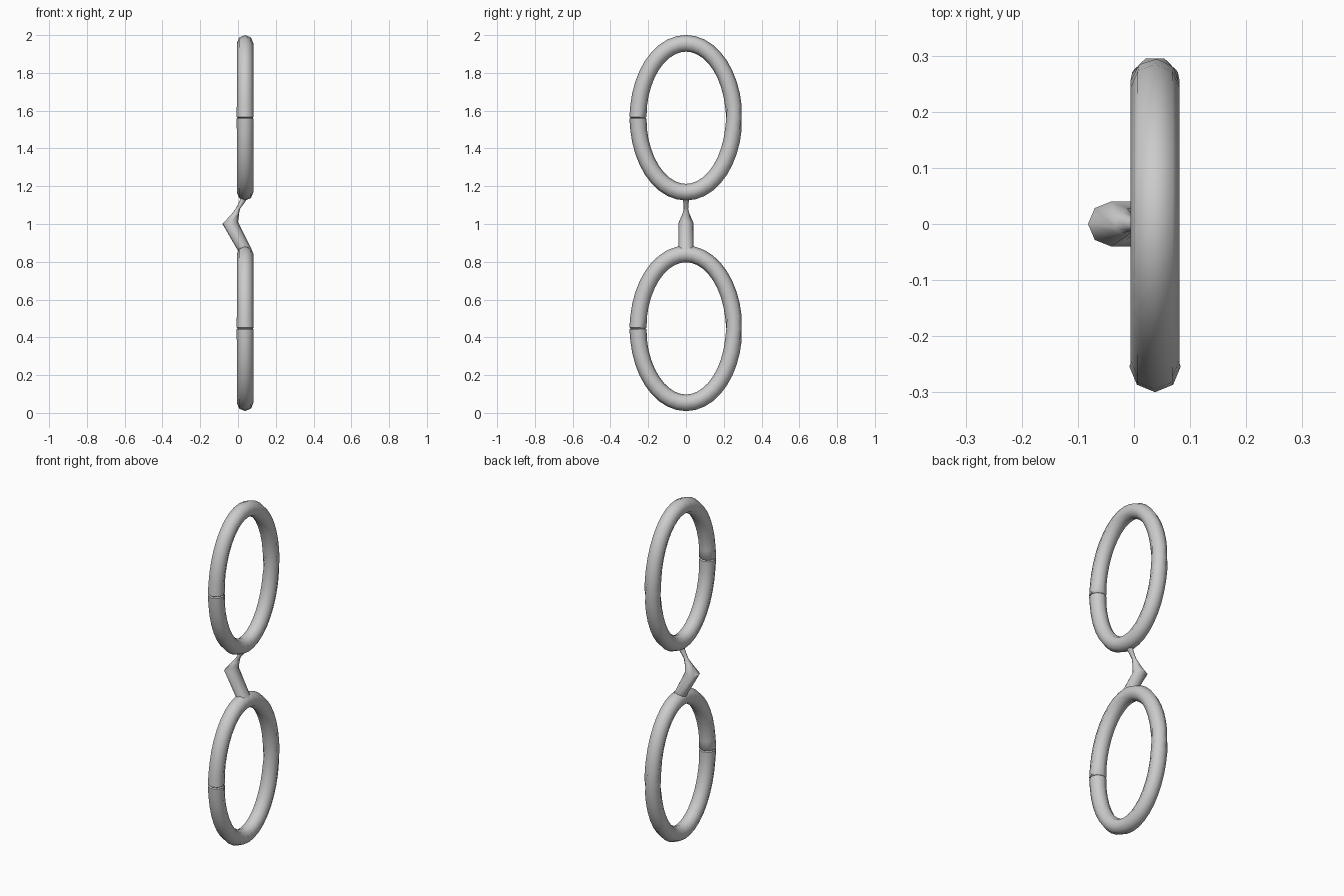
import bpy, bmesh
from math import sin, cos, pi, hypot
from mathutils import Vector

if "Cube" in bpy.data.objects:
    bpy.data.objects.remove(bpy.data.objects["Cube"])

SIDES = 8


def loft(name, sections, closed):
    """Skin a list of vertex rings into one smooth-shaded tube."""
    bm = bmesh.new()
    rings = [[bm.verts.new(p) for p in s] for s in sections]
    pairs = list(zip(rings, rings[1:]))
    if closed:
        pairs.append((rings[-1], rings[0]))
    else:
        bm.faces.new(rings[0])
        bm.faces.new(rings[-1])
    for a, b in pairs:
        for i in range(SIDES):
            j = (i + 1) % SIDES
            bm.faces.new((a[i], a[j], b[j], b[i]))
    bmesh.ops.recalc_face_normals(bm, faces=bm.faces)
    me = bpy.data.meshes.new(name)
    bm.to_mesh(me)
    bm.free()
    ob = bpy.data.objects.new(name, me)
    bpy.context.collection.objects.link(ob)
    bpy.context.view_layer.objects.active = ob
    ob.select_set(True)
    bpy.ops.object.shade_smooth_by_angle(angle=pi / 3.5)
    ob.select_set(False)


def section(center, u, v, ru, rv, roll=0.0):
    return [center + u * ru * cos(a) + v * rv * sin(a)
            for a in (roll + 2 * pi * i / SIDES for i in range(SIDES))]


# Oval rings: octagonal tube, small seam at -y and a twisted patch at +y
def oval_ring(name, zc, ry=0.254, rz=0.394, r=0.044, steps=40):
    params = [(2 * pi * k / steps, r) for k in range(steps)]
    params[0] = (0.0, r * 0.9)
    params[1:1] = [(0.012, r * 1.04)]
    params.append((2 * pi - 0.012, r * 1.04))
    out = []
    for t, rad in params:
        c = Vector((0.0375, -ry * cos(t), zc + rz * sin(t)))
        n = Vector((0, -cos(t) * rz, sin(t) * ry)) / hypot(cos(t) * rz, sin(t) * ry)
        roll = pi / 4 * min(1, max(0, (t - pi + 0.2) / 0.4))
        out.append(section(c, n, Vector((1, 0, 0)), rad, rad, roll))
    loft(name, out, True)


oval_ring("upper_ring", 1.5625)
oval_ring("lower_ring", 0.4475)

# Bent connector: (x, z, half width x, half width y, twist)
bend = [(0.036, 0.862, 0.036, 0.040, 0.0),
        (-0.041, 1.005, 0.041, 0.040, 0.0),
        (-0.014, 1.055, 0.021, 0.019, 0.3),
        (0.000, 1.082, 0.013, 0.012, 0.6),
        (0.018, 1.110, 0.016, 0.014, 0.8),
        (0.036, 1.142, 0.020, 0.020, 0.8)]
loft("bent_link",
     [section(Vector((x, 0, z)), Vector((1, 0, 0.12)), Vector((0, 1, 0)), a, b, w)
      for x, z, a, b, w in bend], False)
